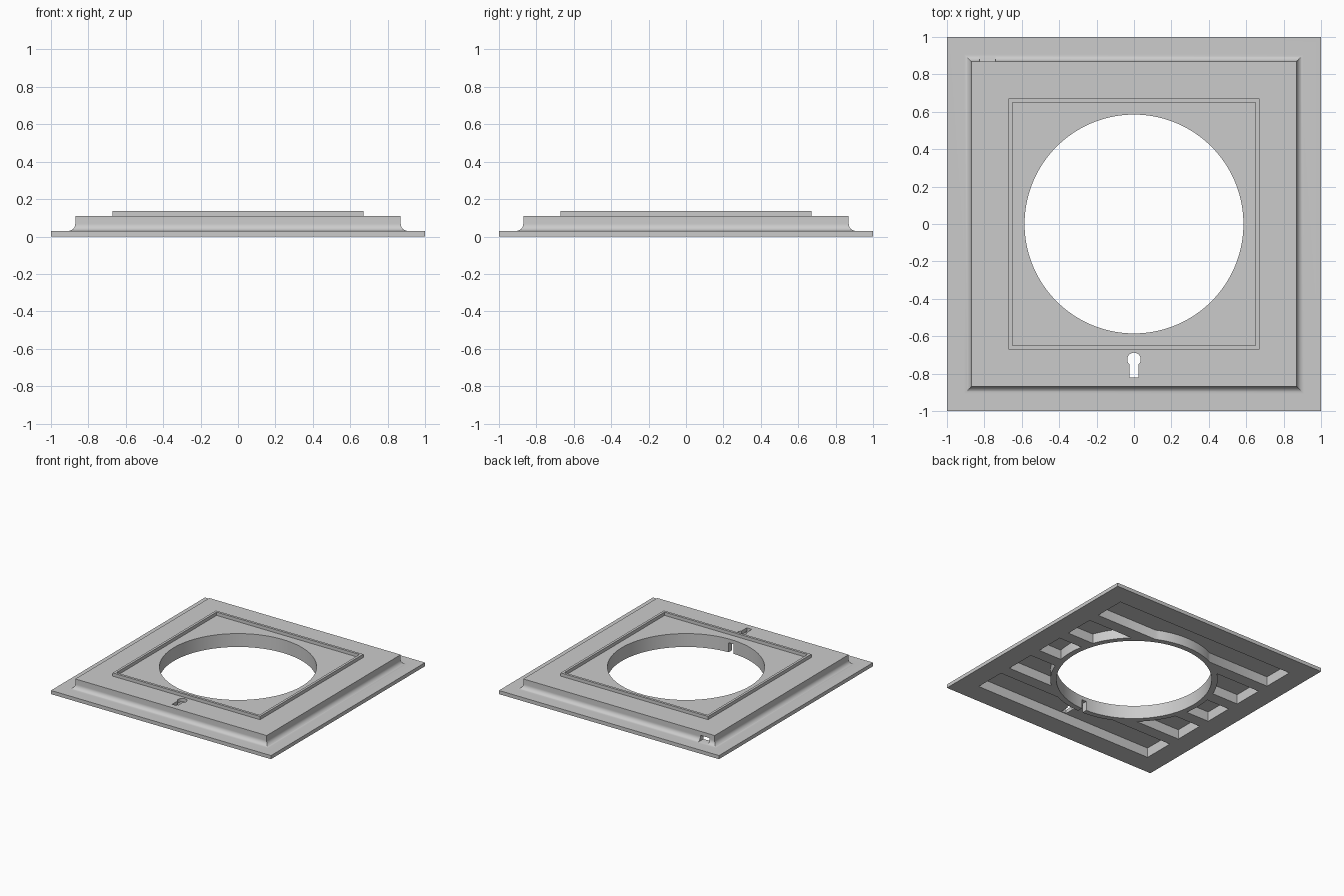
import bpy, bmesh, math
from mathutils import Matrix, Vector

cube = bpy.data.objects.get("Cube")
if cube:
    bpy.data.objects.remove(cube, do_unlink=True)

grey = bpy.data.materials.new("light grey")
grey.use_nodes = True
colour = (0.6, 0.6, 0.6, 1)
grey.diffuse_color = colour
grey.node_tree.nodes["Principled BSDF"].inputs["Base Color"].default_value = colour


def make(name, bm):
    bmesh.ops.recalc_face_normals(bm, faces=bm.faces)
    mesh = bpy.data.meshes.new(name)
    bm.to_mesh(mesh)
    bm.free()
    mesh.materials.append(grey)
    obj = bpy.data.objects.new(name, mesh)
    bpy.context.collection.objects.link(obj)
    return obj


def box(name, x0, x1, y0, y1, z0, z1):
    bm = bmesh.new()
    centre = Vector((x0 + x1, y0 + y1, z0 + z1)) / 2
    size = Matrix.Diagonal((x1 - x0, y1 - y0, z1 - z0, 1))
    bmesh.ops.create_cube(bm, size=1, matrix=Matrix.Translation(centre) @ size)
    return make(name, bm)


def cylinder(name, r, y, z0, z1, sides):
    bm = bmesh.new()
    bmesh.ops.create_cone(bm, cap_ends=True, segments=sides, radius1=r, radius2=r,
                          depth=z1 - z0, matrix=Matrix.Translation((0, y, (z0 + z1) / 2)))
    return make(name, bm)


def square_stack(name, profile, closed=False):
    """Square rings through (half width, height) points; capped or closed into a frame."""
    bm = bmesh.new()
    rings = [[bm.verts.new((h * sx, h * sy, z))
              for sx, sy in ((-1, -1), (1, -1), (1, 1), (-1, 1))] for h, z in profile]
    pairs = list(zip(rings, rings[1:]))
    if closed:
        pairs.append((rings[-1], rings[0]))
    else:
        bm.faces.new(rings[0])
        bm.faces.new(rings[-1])
    for a, b in pairs:
        for i in range(4):
            j = (i + 1) % 4
            bm.faces.new((a[i], a[j], b[j], b[i]))
    return make(name, bm)


def cut(target, cutter):
    mod = target.modifiers.new("cut", 'BOOLEAN')
    mod.operation = 'DIFFERENCE'
    mod.solver = 'EXACT'
    mod.object = cutter
    bpy.context.view_layer.update()
    result = bpy.data.meshes.new_from_object(
        target.evaluated_get(bpy.context.evaluated_depsgraph_get()))
    target.modifiers.clear()
    target.data = result
    bpy.data.objects.remove(cutter, do_unlink=True)


FLANGE, COVE, CEILING, TOP = 0.03, 0.038, 0.08, 0.11
WALL, CAVITY, HOLE, RING = 0.87, 0.83, 0.585, 0.63

# Flanged plate with a concave cove under the raised block
cove = [(WALL + COVE - COVE * math.sin(t), FLANGE + COVE - COVE * math.cos(t))
        for t in (math.pi / 2 * i / 10 for i in range(11))]
body = square_stack("plate_body", [(1, 0), (1, FLANGE)] + cove + [(WALL, TOP)])

# Underside cavity, leaving four ribs and a ring around the opening
cavity = box("cavity", -CAVITY, CAVITY, -CAVITY, CAVITY, -0.1, CEILING)
for y in (-0.52, -0.17, 0.17, 0.52):
    cut(cavity, box("rib", -1, 1, y - 0.05, y + 0.05, -0.2, 0.2))
cut(cavity, cylinder("ring", RING, 0, -0.2, 0.2, 128))
cut(body, cavity)

# Central opening, and the cable notch through the ring and front rib
cut(body, cylinder("opening", HOLE, 0, -0.2, 0.3, 128))
cut(body, box("notch", -0.022, 0.022, -0.66, -0.5, -0.1, CEILING - 0.002))

# Keyhole in the front
cut(body, cylinder("keyhole_head", 0.036, -0.724, 0.04, 0.2, 32))
cut(body, box("keyhole_slot", -0.023, 0.023, -0.822, -0.724, 0.05, 0.19))

# Square cable window through the back wall
cut(body, box("window", -0.825, -0.74, 0.8, 0.95, FLANGE + 0.002, CEILING - 0.003))

# Thin raised frame on the top
square_stack("raised_frame", [(0.67, 0.1), (0.67, 0.137), (0.65, 0.137), (0.65, 0.1)], closed=True)

bpy.ops.object.select_all(action='DESELECT')
body.select_set(True)
bpy.context.view_layer.objects.active = body
bpy.ops.object.shade_smooth_by_angle(angle=math.radians(25))
